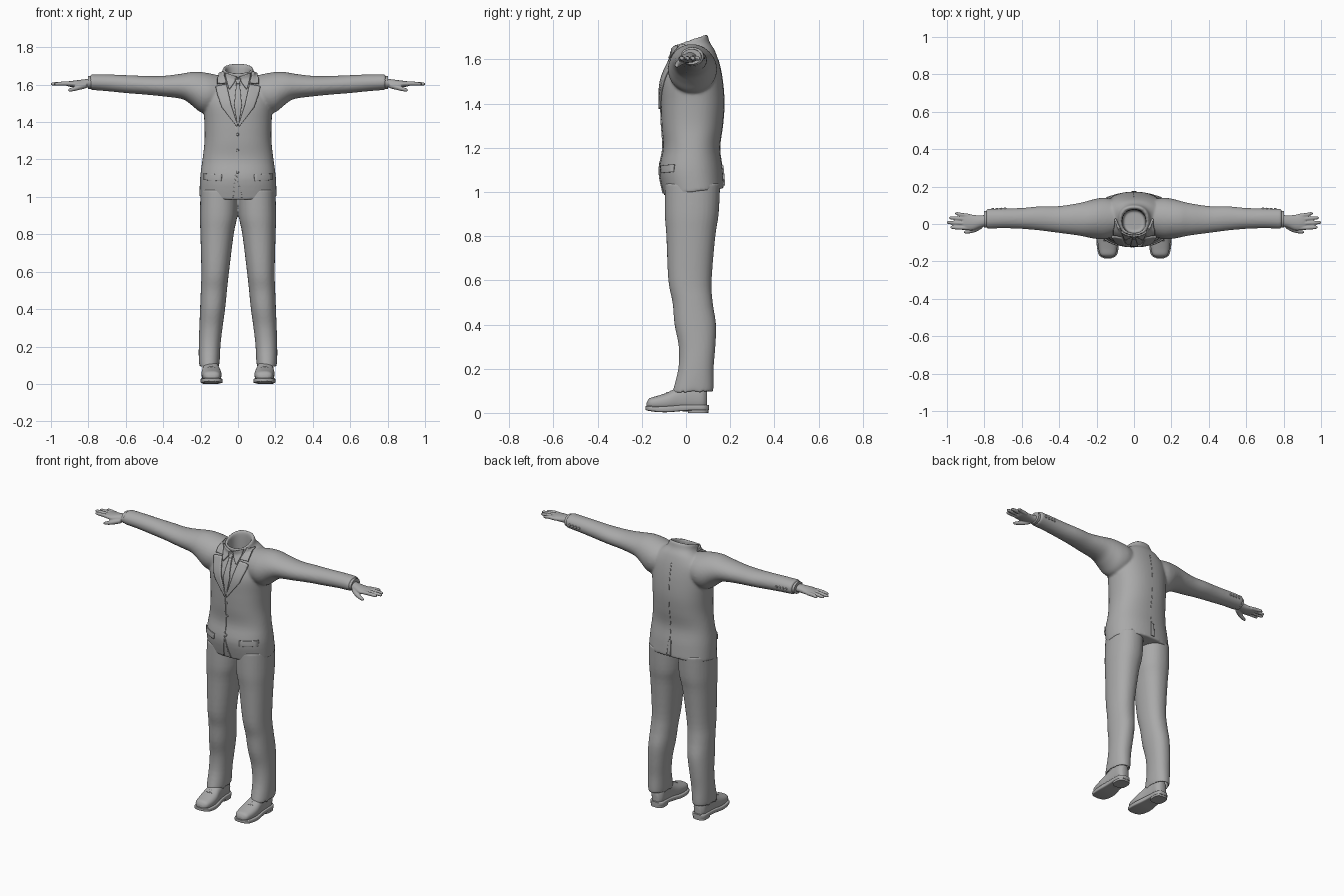
import bpy, bmesh, math
from mathutils import Vector
from mathutils.bvhtree import BVHTree

if "Cube" in bpy.data.objects:
    bpy.data.objects.remove(bpy.data.objects["Cube"])

grey = bpy.data.materials.new("plain_grey")
grey.use_nodes = True
COLOUR = (0.4, 0.4, 0.4, 1)
grey.diffuse_color = COLOUR
grey.node_tree.nodes["Principled BSDF"].inputs["Base Color"].default_value = COLOUR


def finish(name, bm, voxel=0, smooth=0, mirror=False, thick=0):
    """Turn a bmesh into a shaded object with its modifiers."""
    me = bpy.data.meshes.new(name)
    bmesh.ops.recalc_face_normals(bm, faces=bm.faces)
    bm.to_mesh(me)
    bm.free()
    me.materials.append(grey)
    ob = bpy.data.objects.new(name, me)
    bpy.context.collection.objects.link(ob)
    bpy.ops.object.select_all(action="DESELECT")
    ob.select_set(True)
    bpy.context.view_layer.objects.active = ob
    bpy.ops.object.shade_smooth_by_angle(angle=math.radians(45))
    if thick:
        m = ob.modifiers.new("Thickness", "SOLIDIFY")
        m.thickness, m.offset = thick, 0
    if voxel:
        m = ob.modifiers.new("Union", "REMESH")
        m.mode, m.voxel_size, m.use_smooth_shade = "VOXEL", voxel, True
    if smooth:
        m = ob.modifiers.new("Soften", "SMOOTH")
        m.factor, m.iterations = 0.5, smooth
    if mirror:
        ob.modifiers.new("Mirror", "MIRROR").use_mirror_merge = False
    return ob


def catmull(a, b, c, d, t):
    return 0.5 * (2*b + (c - a)*t + (2*a - 5*b + 4*c - d)*t*t + (3*b - a - 3*c + d)*t**3)


def loft(bm, axis, rings, power=2.0, side=1, steps=4, n=32):
    """Skin through rings of (place, centre a, centre b, radius a, radius b, tilt)."""
    rows = [tuple(r) + (0,) * (6 - len(r)) for r in rings]
    dense = []
    for i in range(len(rows) - 1):
        quad = [rows[max(i-1, 0)], rows[i], rows[i+1], rows[min(i+2, len(rows)-1)]]
        dense += [[catmull(*v, k / steps) for v in zip(*quad)] for k in range(steps)]
    dense.append(rows[-1])
    loops = []
    for p, ca, cb, ra, rb, tilt in dense:
        loop = []
        for k in range(n):
            t = math.tau * k / n
            u, v = math.cos(t), math.sin(t)
            a = ra * math.copysign(abs(u) ** (2 / power), u)
            b = rb * math.copysign(abs(v) ** (2 / power), v)
            q = p + tilt * b
            co = {"z": (ca + a, cb + b, q), "x": (q, ca + a, cb + b), "y": (ca + a, q, cb + b)}[axis]
            loop.append(bm.verts.new((co[0] * side, co[1], co[2])))
        loops.append(loop)
    for lo, hi in zip(loops, loops[1:]):
        for k in range(n):
            bm.faces.new((lo[k], lo[(k+1) % n], hi[(k+1) % n], hi[k]))
    bm.faces.new(loops[0][::-1])
    bm.faces.new(loops[-1])


# Jacket: torso with a hollow neck, joined to both sleeves
bm = bmesh.new()
loft(bm, "z", [(1.0, .035, .045, .17, .11, .12), (1.0, .0, .036, .206, .136, .12),
               (1.1, 0, .022, .203, .143, .03), (1.2, 0, .025, .19, .128),
               (1.3, 0, .028, .179, .138), (1.4, 0, .03, .18, .143), (1.5, 0, .028, .186, .138),
               (1.58, 0, .036, .18, .115), (1.63, 0, .036, .135, .095, .1),
               (1.655, 0, .025, .092, .083, .25), (1.685, 0, .018, .08, .079, .33),
               (1.683, 0, .016, .066, .065, .33), (1.64, 0, .014, .062, .062, .25),
               (1.56, 0, .014, .058, .06)][1:], power=2.3, n=48)
SLEEVE = [(.08, .035, 1.56, .09, .085), (.15, .03, 1.555, .11, .105), (.2, .028, 1.56, .108, .108),
          (.25, .026, 1.58, .097, .088), (.3, .025, 1.591, .086, .068), (.4, .024, 1.592, .072, .055),
          (.5, .03, 1.597, .065, .05), (.6, .03, 1.603, .056, .048), (.7, .03, 1.61, .053, .045),
          (.79, .028, 1.614, .054, .042)]
for s in (1, -1):
    loft(bm, "x", SLEEVE, side=s)
jacket = finish("jacket", bm, voxel=.007, smooth=7)

# Trousers: two legs joined at the seat, hollow at the hems
bm = bmesh.new()
LEG = [(.17, .152, .04, .045, .065), (.1, .154, .032, .048, .08), (.1, .154, .032, .055, .092, .05),
       (.2, .152, .045, .058, .08), (.3, .145, .05, .062, .083), (.4, .136, .042, .067, .094),
       (.5, .129, .03, .07, .091), (.6, .122, .018, .074, .098), (.8, .112, .022, .089, .111),
       (.9, .104, .026, .1, .122), (1.04, .1, .03, .1, .125)]
for s in (1, -1):
    loft(bm, "z", LEG, power=2.2, side=s)
finish("trousers", bm, voxel=.007, smooth=5)

# Shoes: rounded upper, flat sole and heel block
bm = bmesh.new()
loft(bm, "y", [(-.178, .14, .035, .018, .012), (-.165, .14, .042, .04, .024), (-.13, .14, .045, .05, .032),
               (-.08, .142, .052, .053, .042), (-.03, .145, .064, .046, .056), (.03, .147, .072, .042, .066),
               (.075, .147, .07, .039, .062), (.095, .147, .065, .022, .048)], power=2.4)
finish("shoe_uppers", bm, mirror=True)
bm = bmesh.new()
loft(bm, "y", [(-.184, .14, .022, .018, .008), (-.168, .14, .02, .046, .011), (-.13, .14, .017, .057, .013),
               (-.08, .142, .017, .059, .014), (-.02, .145, .022, .05, .014), (.03, .147, .024, .046, .013),
               (.08, .147, .024, .044, .013), (.103, .147, .024, .024, .012)], power=6)
finish("shoe_soles", bm, mirror=True)
bm = bmesh.new()
loft(bm, "z", [(0, .147, .055, .043, .046), (.024, .147, .055, .044, .047)], power=3, steps=1)
finish("shoe_heels", bm, mirror=True)
bm = bmesh.new()
for y, z in ((-.05, .104), (-.068, .097), (-.086, .091)):
    loft(bm, "x", [(.122, y, z - .004, .004, .004), (.143, y, z, .004, .004),
                   (.164, y, z - .004, .004, .004)], n=8)
finish("shoe_laces", bm, mirror=True)

# Hands: palm, four fingers and thumb
bm = bmesh.new()
loft(bm, "x", [(.77, .024, 1.611, .03, .025), (.82, .014, 1.607, .032, .022), (.865, .008, 1.604, .042, .019),
               (.905, .012, 1.604, .043, .014), (.918, .012, 1.604, .036, .009)])
FINGERS = [(-.022, -.018, .982), (.001, .008, 1.0), (.024, .033, .988), (.044, .056, .956)]
for y0, y1, tip in FINGERS:
    loft(bm, "x", [(.88, y0, 1.604, .011, .011), (.93, (y0 + y1) / 2, 1.606, .011, .011),
                   (tip - .012, y1, 1.604, .009, .009), (tip, y1, 1.603, .005, .005)], n=12)
loft(bm, "x", [(.81, -.006, 1.596, .017, .015), (.85, -.03, 1.585, .014, .014),
               (.89, -.041, 1.574, .011, .011), (.908, -.043, 1.57, .006, .006)], n=12)
finish("hands", bm, voxel=.004, smooth=3, mirror=True)

# Shirt cuffs
bm = bmesh.new()
loft(bm, "x", [(.775, .026, 1.612, .045, .036), (.803, .025, 1.612, .044, .035)], steps=1)
finish("shirt_cuffs", bm, mirror=True)

# Tailored details laid onto the jacket surface
bpy.context.view_layer.update()
surface = BVHTree.FromObject(jacket, bpy.context.evaluated_depsgraph_get())


def along(path, t):
    f = t * (len(path) - 1)
    i = min(int(f), len(path) - 2)
    return Vector(path[i]).lerp(Vector(path[i+1]), f - i)


def strip(name, edge_a, edge_b, lift, thick, mirror=False, facing=1, nu=6, nv=20):
    """Cloth panel between two x, z edges, draped on the front or back."""
    bm = bmesh.new()
    grid = []
    for j in range(nv + 1):
        a, b = along(edge_a, j / nv), along(edge_b, j / nv)
        row = []
        for i in range(nu + 1):
            x, z = a.lerp(b, i / nu)
            hit, normal, _, _ = surface.ray_cast(Vector((x, -facing, z)), Vector((0, facing, 0)))
            if hit is None:
                hit, normal, _, _ = surface.find_nearest(Vector((x, -.05 * facing, z)))
            row.append(bm.verts.new(hit + normal * lift))
        grid.append(row)
    for r0, r1 in zip(grid, grid[1:]):
        for i in range(nu):
            bm.faces.new((r0[i], r0[i+1], r1[i+1], r1[i]))
    return finish(name, bm, mirror=mirror, thick=thick)


strip("lapels", [(.06, 1.598), (.036, 1.49), (.002, 1.385)],
      [(.122, 1.588), (.085, 1.48), (.006, 1.375)], .006, .011, True)
strip("jacket_collar", [(.074, 1.668), (.068, 1.64), (.06, 1.604)],
      [(.1, 1.652), (.112, 1.63), (.112, 1.602)], .006, .011, True)
strip("shirt_collar", [(.004, 1.642), (.022, 1.605), (.044, 1.575)],
      [(.064, 1.662), (.06, 1.62), (.05, 1.58)], .005, .009, True)
strip("tie_knot", [(-.016, 1.637), (-.009, 1.6)], [(.016, 1.637), (.009, 1.6)], .007, .014)
strip("tie_blade", [(-.009, 1.6), (-.02, 1.49), (-.004, 1.385)],
      [(.009, 1.6), (.02, 1.49), (.004, 1.385)], .004, .009)
strip("front_edge", [(-.014, 1.385), (-.014, 1.12), (-.03, .995)],
      [(-.008, 1.385), (-.008, 1.12), (-.024, .995)], .001, .007)
strip("front_underlap", [(-.008, 1.11), (.018, .995)], [(-.003, 1.11), (.024, .995)], .001, .007)
strip("pocket_flaps", [(.085, 1.118), (.088, 1.085)], [(.18, 1.124), (.18, 1.09)], .002, .008, True)
strip("back_vent", [(-.012, 1.12), (-.014, 1.03)], [(.004, 1.12), (.012, 1.03)], .002, .009, facing=-1)
strip("back_seam", [(-.003, 1.6), (-.003, 1.12)], [(.001, 1.6), (.001, 1.12)], .0005, .003, facing=-1)


# Buttons on the front and on each sleeve
def buttons(name, spots, mirror):
    bm = bmesh.new()
    for spot in spots:
        hit, normal, _, _ = surface.find_nearest(Vector(spot))
        turn = normal.to_track_quat("Z", "Y").to_matrix().to_4x4()
        turn.translation = hit + normal * .002
        bmesh.ops.create_cone(bm, cap_ends=True, segments=16, radius1=.008, radius2=.006,
                              depth=.006, matrix=turn)
    finish(name, bm, mirror=mirror)


buttons("front_buttons", [(-.002, -.2, z) for z in (1.33, 1.24, 1.15)], False)
buttons("sleeve_buttons", [(x, .12, 1.61) for x in (.69, .712, .734, .756)], True)
